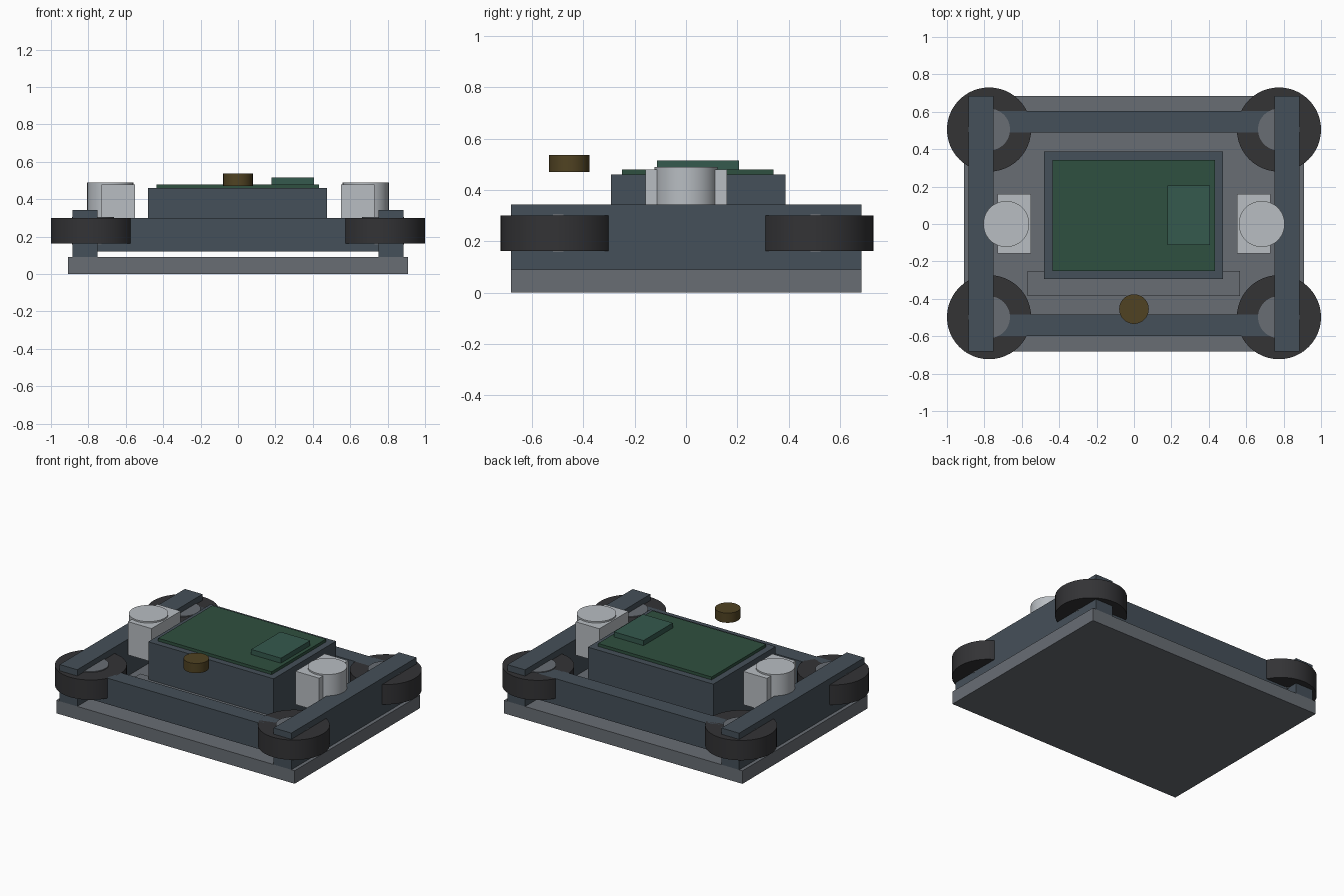
import bpy, math

if "Cube" in bpy.data.objects:
    bpy.data.objects.remove(bpy.data.objects["Cube"])

def material(name, rgb):
    m = bpy.data.materials.new(name)
    m.diffuse_color = (*rgb, 1)
    m.use_nodes = True
    m.node_tree.nodes["Principled BSDF"].inputs["Base Color"].default_value = m.diffuse_color
    return m

STEEL = material("blue_steel", (0.06, 0.08, 0.10))
PLATE = material("plate_grey", (0.14, 0.155, 0.175))
RUBBER = material("rubber", (0.033, 0.033, 0.036))
SILVER = material("silver", (0.48, 0.51, 0.54))
GREEN = material("board_green", (0.028, 0.08, 0.05))
CHIP = material("chip_green", (0.035, 0.10, 0.075))
BRASS = material("dark_brass", (0.08, 0.055, 0.016))

def box(name, x, y, z, mat):
    """Box from (min, max) ranges on each axis."""
    bpy.ops.mesh.primitive_cube_add(size=1, location=[(a + b) / 2 for a, b in (x, y, z)])
    o = bpy.context.object
    o.name = name
    o.scale = [b - a for a, b in (x, y, z)]
    bpy.ops.object.transform_apply(location=False, rotation=False, scale=True)
    o.data.materials.append(mat)
    return o

def disc(name, x, y, r, z, mat):
    """Upright cylinder between two heights."""
    bpy.ops.mesh.primitive_cylinder_add(vertices=48, radius=r, depth=z[1] - z[0],
                                        location=(x, y, (z[0] + z[1]) / 2))
    o = bpy.context.object
    o.name = name
    bpy.ops.object.shade_smooth_by_angle(angle=math.radians(30))
    o.data.materials.append(mat)
    return o

# Base plate
box("base_plate", (-0.91, 0.91), (-0.682, 0.684), (0, 0.09), PLATE)

# Frame rails
for name, s in (("left", -1), ("right", 1)):
    box(name + "_side_rail", sorted((s * 0.75, s * 0.885)), (-0.682, 0.684), (0.09, 0.343), STEEL)
box("front_rail", (-0.75, 0.75), (-0.60, -0.485), (0.12, 0.30), STEEL)
box("back_rail", (-0.75, 0.75), (0.49, 0.605), (0.12, 0.30), STEEL)

# Corner wheels lying flat, each with a raised hub
for sx in (-1, 1):
    for y in (-0.498, 0.505):
        disc("wheel", sx * 0.775, y, 0.225, (0.163, 0.30), RUBBER)
        disc("wheel_hub", sx * 0.775, y, 0.112, (0.158, 0.306), PLATE)

# Central housing with circuit board, chip and the low bar in front
box("housing", (-0.48, 0.477), (-0.293, 0.388), (0.12, 0.46), STEEL)
box("circuit_board", (-0.435, 0.432), (-0.25, 0.342), (0.46, 0.48), GREEN)
box("chip", (0.18, 0.407), (-0.113, 0.206), (0.48, 0.515), CHIP)
box("front_bar", (-0.57, 0.568), (-0.385, -0.252), (0.12, 0.20), PLATE)

# Motors: mounting block plus upright can
for s in (-1, 1):
    box("motor_block", sorted((s * 0.55, s * 0.73)), (-0.157, 0.16), (0.25, 0.48), SILVER)
    disc("motor_can", s * 0.683, 0, 0.123, (0.25, 0.49), SILVER)

# Sensor button floating above the front rail
disc("sensor_button", 0, -0.455, 0.079, (0.47, 0.537), BRASS)
